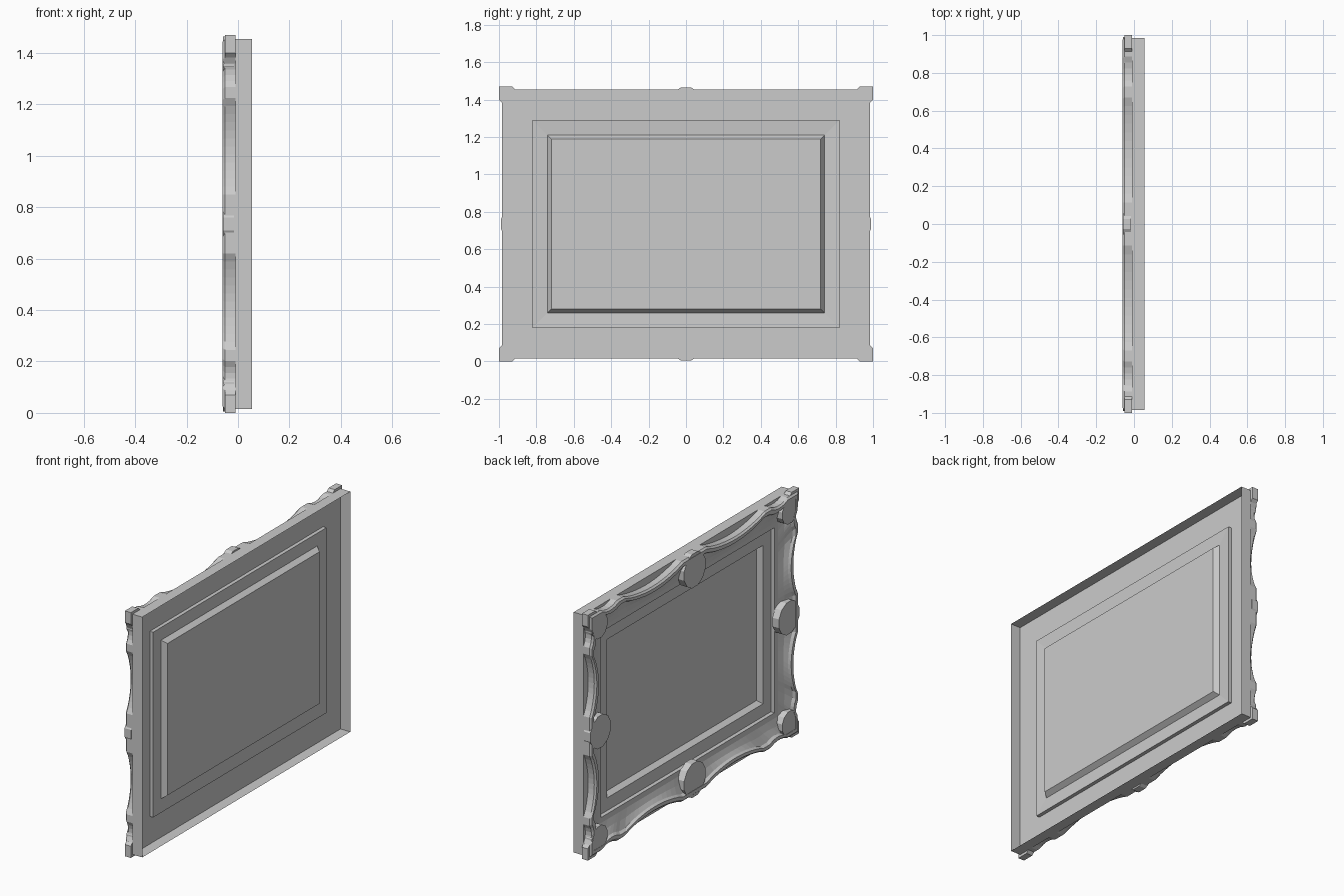
import bpy, bmesh, math
from mathutils import Vector

if "Cube" in bpy.data.objects:
    bpy.data.objects.remove(bpy.data.objects["Cube"])

A, B, ZC = 0.985, 0.72, 0.735     # half width, half height, centre height


def finish(name, bm):
    bmesh.ops.remove_doubles(bm, verts=bm.verts, dist=0.0004)
    bmesh.ops.recalc_face_normals(bm, faces=bm.faces)
    me = bpy.data.meshes.new(name)
    bm.to_mesh(me)
    bm.free()
    ob = bpy.data.objects.new(name, me)
    bpy.context.collection.objects.link(ob)
    return ob


def dip(s):
    """Scallop depth of the outer edge, s = 0 mid-side to 1 at the corner."""
    def arc(lo, hi, depth):
        u = (s - lo) / (hi - lo)
        return depth * math.sin(math.pi * u) ** 0.8 if 0 < u < 1 else 0
    return arc(LOBE, 0.68, 0.045) + arc(0.74, 0.9, 0.018)


def side_params():
    pos = [i * 0.68 / 14 for i in range(1, 15)]
    pos = [LOBE + (0.68 - LOBE) * i / 12 for i in range(13)]
    pos += [0.74 + 0.16 * i / 5 for i in range(6)]
    return [-1] + [-p for p in reversed(pos)] + pos     # corner end left to next side


LOBE = 0.115


def ring(inset, weight, x, detailed):
    """Closed loop around the frame at a given inset and depth."""
    global LOBE
    pts = []
    for k in range(4):
        h, d = (A, B) if k % 2 == 0 else (B, A)
        LOBE = 0.115 / h
        for t in (side_params() if detailed else [-1]):
            n = inset + weight * dip(abs(t))
            u, v = t * (h - inset), d - n
            y, z = [(u, -v), (v, u), (-u, v), (-v, -u)][k]
            pts.append(Vector((x, y, z + ZC)))
    return pts


def loft(name, profile, detailed=False, cap=False):
    bm = bmesh.new()
    loops = [[bm.verts.new(p) for p in ring(i, w, x, detailed)] for i, w, x in profile]
    for a, b in zip(loops, loops[1:]):
        n = len(a)
        for i in range(n):
            j = (i + 1) % n
            bm.faces.new((a[i], a[j], b[j], b[i]))
    if cap:
        bm.faces.new(loops[-1])
    return finish(name, bm)


def prism(name, yz, x0, x1):
    bm = bmesh.new()
    f = bm.faces.new([bm.verts.new((x0, y, z)) for y, z in yz])
    top = bmesh.ops.extrude_face_region(bm, geom=[f])
    bmesh.ops.translate(bm, vec=(x1 - x0, 0, 0),
                        verts=[g for g in top["geom"] if isinstance(g, bmesh.types.BMVert)])
    return finish(name, bm)


# Open-backed tray: thin outer walls and a flat ring
loft("back_tray", [(0, 0, 0.055), (0, 0, -0.01), (0.165, 0, -0.01)])

# Raised liner and recessed picture panel
loft("liner_and_panel", [(0.165, 0, -0.012), (0.165, 0, 0.012), (0.245, 0, 0.007),
                         (0.265, 0, 0.036)], cap=True)

# Scalloped front moulding with a ridge and an inner cove
loft("scalloped_moulding", [(0, 1, -0.01), (0, 1, -0.05), (0.01, 1, -0.06),
                            (0.03, 1, -0.06), (0.042, 0.9, -0.045),
                            (0.09, 0.3, -0.028), (0.135, 0, -0.016),
                            (0.165, 0, -0.012)], detailed=True)


def medallion(name, y, z, r):
    yz = [(y + r * math.cos(math.tau * (i + 0.5) / 12),
           z + r * math.sin(math.tau * (i + 0.5) / 12)) for i in range(12)]
    prism(name, yz, -0.015, -0.059)


# Medallions mid-side
for sgn, a, b in ((1, "right", "top"), (-1, "left", "bottom")):
    medallion("side_medallion_" + a, sgn * (A - 0.092), ZC, 0.1)
    medallion("rail_medallion_" + b, 0, ZC + sgn * (B - 0.092), 0.105)

# Corner medallions and chamfered corner blocks
block = [(0, 0), (0.07, 0), (0.09, 0.018), (0.09, 0.09), (0.018, 0.09), (0, 0.07)]
for sy in (-1, 1):
    for sz in (-1, 1):
        medallion("corner_medallion", sy * (A - 0.085), ZC + sz * (B - 0.085), 0.075)
        prism("corner_block", [(sy * (1 - u), ZC + sz * (0.735 - v)) for u, v in block],
              -0.05, -0.01)
